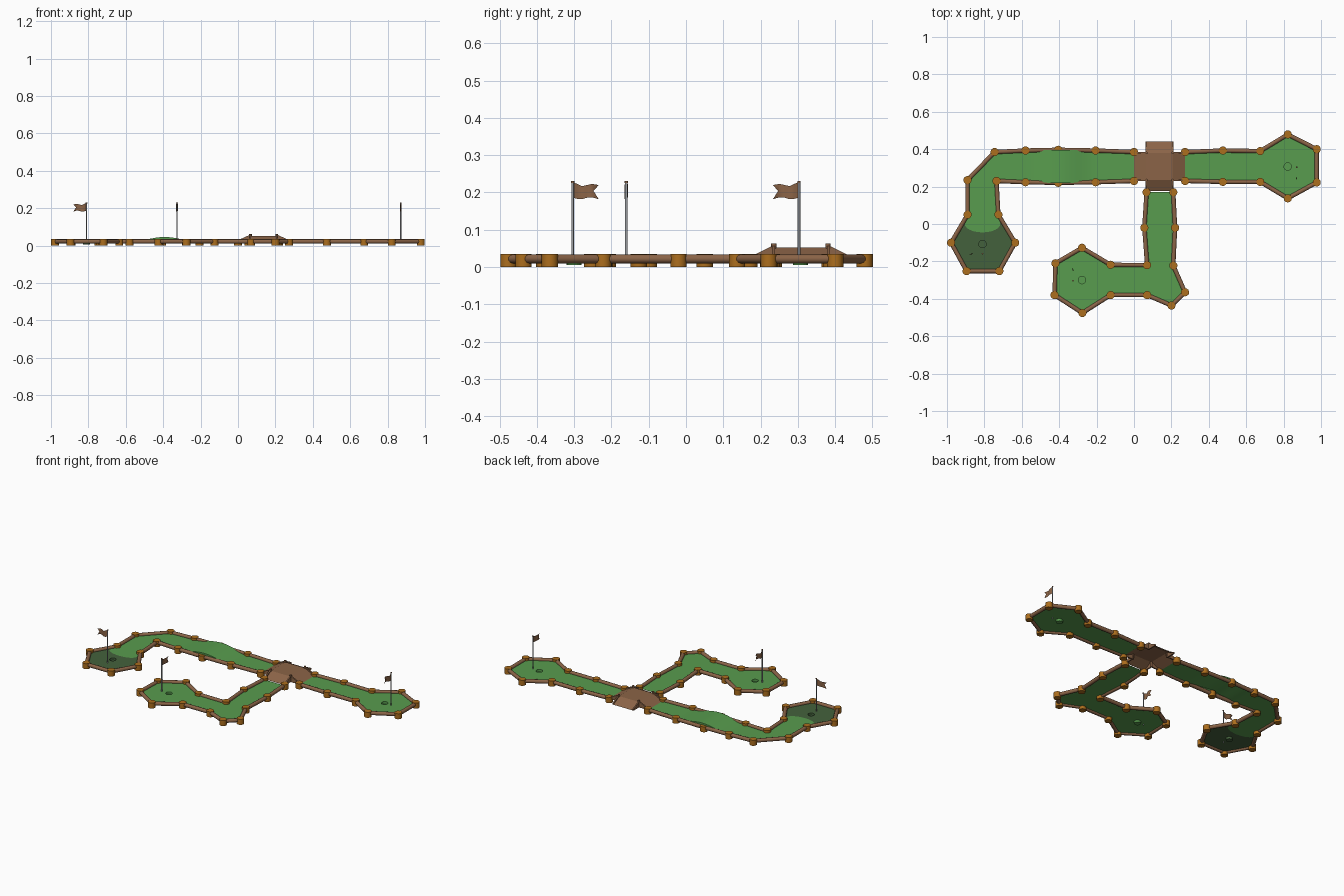
import bpy, bmesh, math
from mathutils import Vector, Matrix

if "Cube" in bpy.data.objects:
    bpy.data.objects.remove(bpy.data.objects["Cube"])

FLOOR = 0.02


def srgb(r, g, b):
    return [((c / 255 + 0.055) / 1.055) ** 2.4 if c > 10 else c / 3295 for c in (r, g, b)] + [1]


def material(name, rgb):
    m = bpy.data.materials.new(name)
    m.diffuse_color = srgb(*rgb)
    m.use_nodes = True
    m.node_tree.nodes["Principled BSDF"].inputs["Base Color"].default_value = m.diffuse_color
    return m


GREEN = material("turf green", (88, 156, 78))
DARK = material("dark turf", (68, 97, 60))
WOOD = material("brown wood", (139, 100, 71))
POST = material("orange wood", (172, 110, 30))
METAL = material("pole grey", (160, 162, 166))


def finish(name, bm, mat, smooth=False):
    me = bpy.data.meshes.new(name)
    bm.to_mesh(me)
    bm.free()
    ob = bpy.data.objects.new(name, me)
    bpy.context.collection.objects.link(ob)
    me.materials.append(mat)
    if smooth:
        bpy.context.view_layer.objects.active = ob
        ob.select_set(True)
        bpy.ops.object.shade_smooth_by_angle(angle=math.radians(50))
        ob.select_set(False)
    return ob


def cylinder(bm, a, b, r, n):
    """Capped cylinder between two points."""
    a, b = Vector(a), Vector(b)
    d = b - a
    m = Matrix.Translation((a + b) / 2) @ d.to_track_quat('Z', 'Y').to_matrix().to_4x4()
    bmesh.ops.create_cone(bm, cap_ends=True, segments=n, radius1=r, radius2=r, depth=d.length, matrix=m)


def turf(name, outline, mat, hole=None):
    """Flat floor sheet, with an optional sunk cup."""
    bm = bmesh.new()

    def loop(pts):
        vs = [bm.verts.new((x, y, FLOOR)) for x, y in pts]
        return [bm.edges.new((vs[i - 1], vs[i])) for i in range(len(vs))]

    edges = loop(outline)
    rim = []
    if hole:
        rim = loop([(hole[0] + 0.02 * math.cos(i * math.pi / 8), hole[1] + 0.02 * math.sin(i * math.pi / 8))
                    for i in range(16)])
    bmesh.ops.triangle_fill(bm, edges=edges + rim, use_beauty=True)
    for f in bm.faces:
        f.normal_update()
        if f.normal.z < 0:
            f.normal_flip()
    if rim:
        low = bmesh.ops.extrude_edge_only(bm, edges=rim)["geom"]
        lv = [g for g in low if isinstance(g, bmesh.types.BMVert)]
        for v in lv:
            v.co.z -= 0.014
        bmesh.ops.contextual_create(bm, geom=[g for g in low if isinstance(g, bmesh.types.BMEdge)])
        bmesh.ops.recalc_face_normals(bm, faces=bm.faces)
        big = max(bm.faces, key=lambda f: f.calc_area())
        if big.normal.z < 0:
            bmesh.ops.reverse_faces(bm, faces=bm.faces)
    finish(name, bm, mat)


# Border paths: each starts and ends at the bridge
west = [(0, .385), (-.205, .393), (-.405, .397), (-.58, .393), (-.745, .385), (-.89, .235), (-.89, .05),
        (-.978, -.10), (-.895, -.252), (-.72, -.252), (-.635, -.10), (-.725, .05), (-.735, .23),
        (-.58, .223), (-.405, .22), (-.205, .223), (0, .23)]
east = [(.273, .385), (.475, .393), (.675, .39), (.822, .479), (.977, .40), (.977, .222), (.822, .137),
        (.675, .225), (.475, .225), (.273, .23)]
south = [(.067, .17), (.055, -.02), (.07, -.22), (-.125, -.218), (-.278, -.127), (-.42, -.21), (-.425, -.38),
         (-.276, -.476), (-.125, -.38), (.07, -.38), (.20, -.436), (.273, -.365), (.21, -.222), (.22, -.02),
         (.21, .17)]

for side, path in (("west", west), ("east", east), ("south", south)):
    # Round rails between the posts
    bm = bmesh.new()
    for (x1, y1), (x2, y2) in zip(path, path[1:]):
        cylinder(bm, (x1, y1, .022), (x2, y2, .022), .012, 10)
    finish(side + "_rails", bm, WOOD, True)
    # Stubby posts
    bm = bmesh.new()
    for x, y in path:
        cylinder(bm, (x, y, 0), (x, y, .035), .0218, 14)
    finish(side + "_posts", bm, POST, True)

# Turf sheets; the dark green meets the west fairway along an arc
arc = [(-.81 + .095 * math.cos(a), .0 - .045 * math.sin(a)) for a in [math.pi * i / 12 for i in range(13)]]
turf("east_turf", east, GREEN, (.822, .307))
turf("south_turf", south, GREEN, (-.278, -.30))
turf("west_turf_near_bridge", [west[0], west[1], west[-2], west[-1]], GREEN)
turf("west_turf_bend", west[3:7] + arc[::-1] + west[11:14], GREEN)
turf("dark_green_turf", west[6:12] + arc, DARK, (-.81, -.107))

# Hump across the west fairway, with vertical side skirts
bm = bmesh.new()
rows = []
N = 20
for i in range(N + 1):
    t = i / N
    x = -.58 + .375 * t
    z = FLOOR + .026 * math.sin(math.pi * t) ** 2
    s = .003 * math.sin(math.pi * t)
    rows.append([bm.verts.new(p) for p in ((x, .223 - s, FLOOR), (x, .223 - s, z),
                                           (x, .393 + s, z), (x, .393 + s, FLOOR))])
for a, b in zip(rows, rows[1:]):
    for k in range(3):
        bm.faces.new((a[k], b[k], b[k + 1], a[k + 1]))
bmesh.ops.remove_doubles(bm, verts=bm.verts, dist=1e-5)
finish("fairway_hump", bm, GREEN, True)

# Bridge: raised square deck with four ramps and sloping side boards
CX, CY, HX, HY, TOP = .137, .308, .07, .0725, .052
bm = bmesh.new()
bm.faces.new([bm.verts.new((CX + sx * HX, CY + sy * HY, TOP)) for sx, sy in ((-1, -1), (1, -1), (1, 1), (-1, 1))])
boards = bmesh.new()
for k in range(4):
    out, half, run = ((HX, HY, .067), (HY, HX, .06))[k % 2]
    c, s = round(math.cos(k * math.pi / 2)), round(math.sin(k * math.pi / 2))

    def place(u, v, z):
        return (CX + c * u - s * v, CY + s * u + c * v, z)

    end = out + run
    bm.faces.new([bm.verts.new(place(*p)) for p in
                  ((out, -half, TOP), (end, -half, FLOOR), (end, half, FLOOR), (out, half, TOP))])
    for sg in (-1, 1):
        prof = [(out - .004, FLOOR), (end, FLOOR), (end, FLOOR + .009), (out - .004, TOP + .009)]
        a = [boards.verts.new(place(u, sg * (half - .003), z)) for u, z in prof]
        b = [boards.verts.new(place(u, sg * (half + .005), z)) for u, z in prof]
        boards.faces.new(a)
        boards.faces.new(b[::-1])
        for i in range(4):
            boards.faces.new((a[i - 1], a[i], b[i], b[i - 1]))
bmesh.ops.recalc_face_normals(boards, faces=boards.faces)
finish("bridge_deck", bm, WOOD)
finish("bridge_side_boards", boards, WOOD)

# Pegs at the deck corners
bm = bmesh.new()
for sx in (-1, 1):
    for sy in (-1, 1):
        x, y = CX + sx * HX, CY + sy * HY
        cylinder(bm, (x, y, FLOOR), (x, y, .063), .007, 8)
finish("bridge_pegs", bm, WOOD, True)

# Flags: pole, cap and wavy swallow-tailed cloth
CLOTH = [(0, .228, .206, .186, 0), (.18, .223, .204, .183, .004), (.36, .217, .200, .182, .005),
         (.55, .220, .203, .186, -.002), (.75, .223, .204, .187, -.005), (1, .220, .204, .182, .002)]
for name, x, y, ang in (("west", -.81, -.16, math.pi), ("east", .87, .303, -math.pi / 2),
                        ("south", -.326, -.304, math.pi / 2)):
    bm = bmesh.new()
    cylinder(bm, (x, y, FLOOR - .005), (x, y, .226), .0035, 8)
    finish(name + "_flag_pole", bm, METAL, True)
    bm = bmesh.new()
    cylinder(bm, (x, y, .226), (x, y, .231), .0045, 8)
    finish(name + "_pole_cap", bm, WOOD, True)
    bm = bmesh.new()
    c, s = math.cos(ang), math.sin(ang)
    cols = []
    for t, *zs, w in CLOTH:
        col = []
        for j, z in enumerate(zs):
            u = .07 * (.8 if t == 1 and j == 1 else t)
            col.append(bm.verts.new((x + c * u - s * w, y + s * u + c * w, z)))
        cols.append(col)
    for a, b in zip(cols, cols[1:]):
        for j in range(2):
            bm.faces.new((a[j], a[j + 1], b[j + 1], b[j]))
    finish(name + "_flag", bm, WOOD, True)
